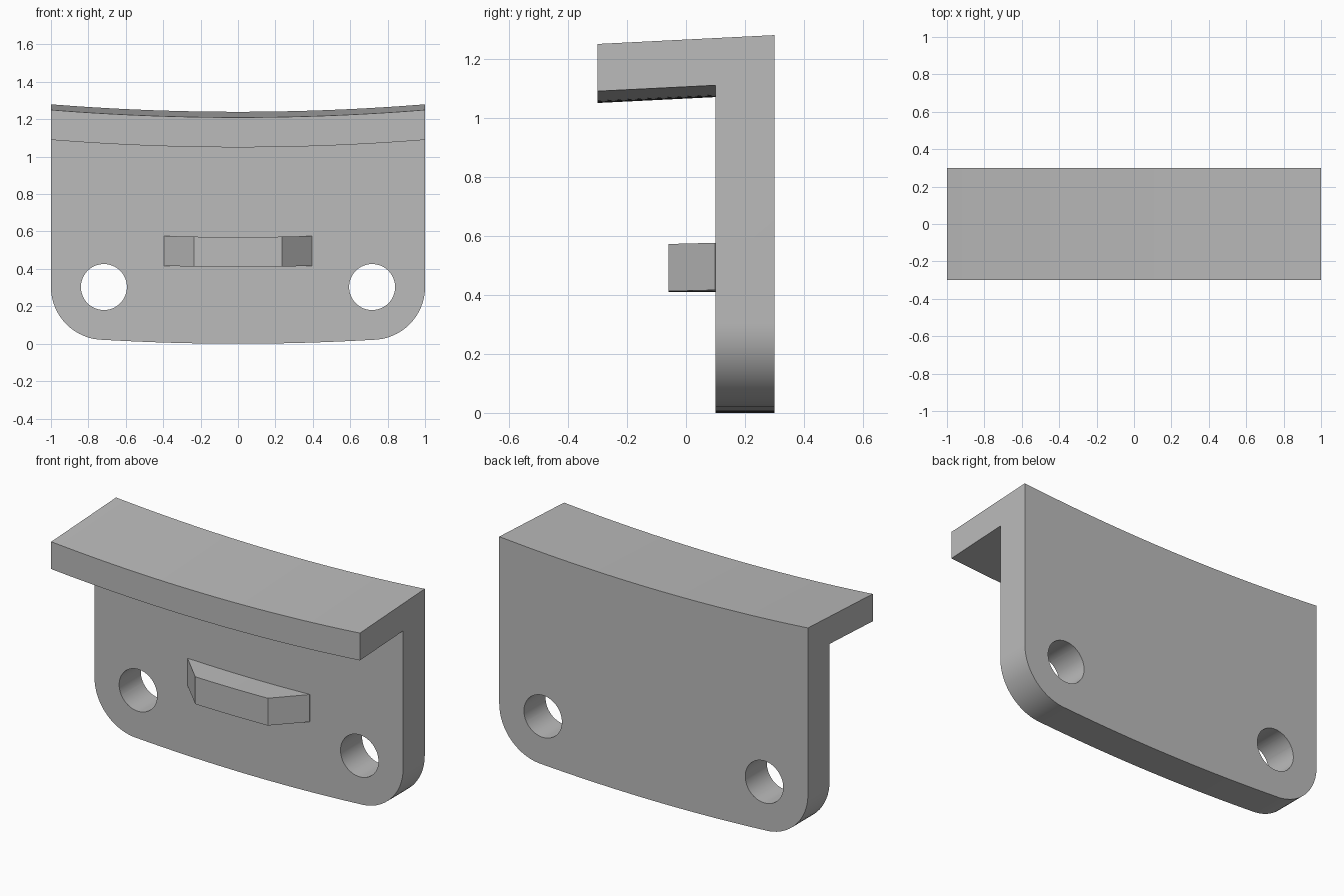
import bpy
import bmesh
from math import cos, sin, pi, sqrt

if "Cube" in bpy.data.objects:
    bpy.data.objects.remove(bpy.data.objects["Cube"], do_unlink=True)

GREY = (0.5, 0.5, 0.5, 1)
HOLE_X, HOLE_Z, HOLE_R = 0.717, 0.303, 0.123
CORNER_R = 1 - HOLE_X

grey = bpy.data.materials.new("plain grey")
grey.use_nodes = True
grey.diffuse_color = GREY
grey.node_tree.nodes["Principled BSDF"].inputs["Base Color"].default_value = GREY


def sag(x):
    """Shallow upward curve shared by every level of the part."""
    return 0.04 * x * x


def bottom(x):
    """Lower edge: the shallow curve, rounded off at both corners."""
    d = abs(x) - HOLE_X
    if d <= 0:
        return sag(x)
    return HOLE_Z - sqrt(max(CORNER_R ** 2 - d * d, 0)) * (HOLE_Z - sag(HOLE_X)) / CORNER_R


def loft(name, stations, section):
    """Bridge a (y, z) section placed at each x station and cap both ends."""
    bm = bmesh.new()
    rings = [[bm.verts.new((x, y, z)) for y, z in section(x)] for x in stations]
    for a, b in zip(rings, rings[1:]):
        for i in range(len(a)):
            j = (i + 1) % len(a)
            bm.faces.new((a[i], a[j], b[j], b[i]))
    bm.faces.new(rings[0])
    bm.faces.new(rings[-1])
    bmesh.ops.recalc_face_normals(bm, faces=bm.faces)
    mesh = bpy.data.meshes.new(name)
    bm.to_mesh(mesh)
    bm.free()
    ob = bpy.data.objects.new(name, mesh)
    bpy.context.collection.objects.link(ob)
    mesh.materials.append(grey)
    return ob


def plate_section(x):
    s = sag(x)
    return [(0.1, bottom(x)), (0.3, bottom(x)), (0.3, 1.24 + s),
            (-0.3, 1.21 + s), (-0.3, 1.05 + s), (0.1, 1.07 + s)]


def block_section(x):
    # The front of the block tapers back to the plate at each end
    front = -0.06 if abs(x) < 0.24 else 0.098
    s = sag(x)
    return [(0.11, 0.41 + s), (0.11, 0.57 + s), (front, 0.57 + s), (front, 0.41 + s)]


# Back plate with overhanging top lip
steps = 16
arc = [HOLE_X + CORNER_R * sin(pi / 2 * i / steps) for i in range(steps + 1)]
middle = [HOLE_X * i / 12 for i in range(-11, 12)]
plate = loft("plate_with_lip", [-x for x in reversed(arc)] + middle + arc, plate_section)

# Two mounting holes
for side, label in ((1, "left"), (-1, "right")):
    bpy.ops.mesh.primitive_cylinder_add(vertices=64, radius=HOLE_R, depth=0.5,
                                        location=(side * HOLE_X, 0.2, HOLE_Z),
                                        rotation=(pi / 2, 0, 0))
    cutter = bpy.context.object
    cutter.name = label + "_hole_cutter"
    cutter.data.materials.append(grey)
    mod = plate.modifiers.new(label + " hole", "BOOLEAN")
    mod.operation = "DIFFERENCE"
    mod.solver = "EXACT"
    mod.object = cutter
    bpy.context.view_layer.objects.active = plate
    bpy.ops.object.modifier_apply(modifier=mod.name)
    bpy.data.objects.remove(cutter, do_unlink=True)

# Tapered locating block on the front
inner = [0.235 * i / 6 for i in range(-6, 7)]
block = loft("front_block", [-0.395] + inner + [0.395], block_section)

# Smooth the curved surfaces, keep edges crisp
for ob in (plate, block):
    bpy.ops.object.select_all(action="DESELECT")
    ob.select_set(True)
    bpy.context.view_layer.objects.active = ob
    bpy.ops.object.shade_smooth_by_angle(angle=pi / 6)
